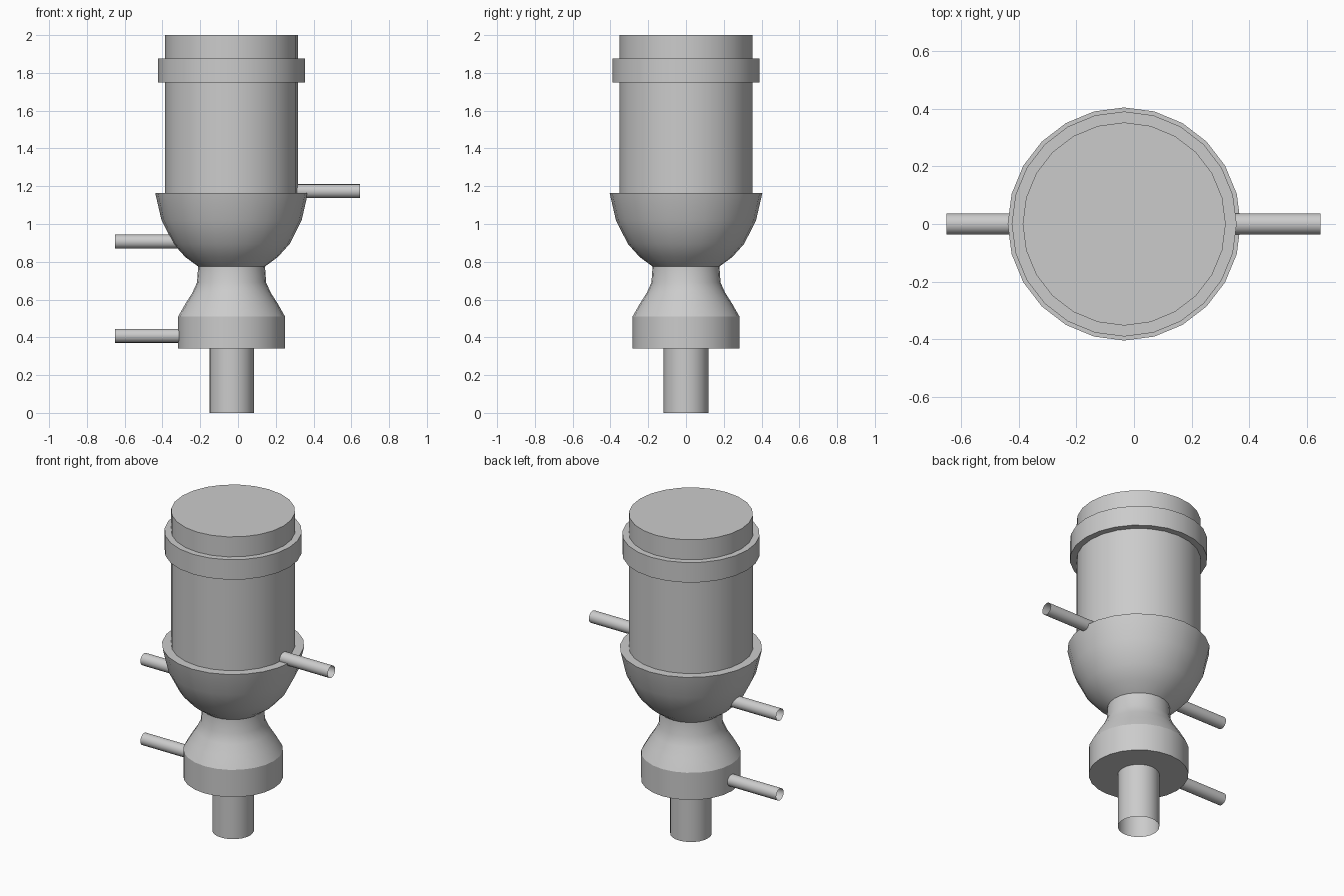
import bpy, bmesh, math
from mathutils import Vector

if "Cube" in bpy.data.objects:
    bpy.data.objects.remove(bpy.data.objects["Cube"])

AXIS_X = -0.034


def finish(name, bm, loc, angle):
    bmesh.ops.recalc_face_normals(bm, faces=bm.faces[:])
    me = bpy.data.meshes.new(name)
    bm.to_mesh(me)
    bm.free()
    ob = bpy.data.objects.new(name, me)
    ob.location = loc
    bpy.context.collection.objects.link(ob)
    bpy.ops.object.select_all(action='DESELECT')
    ob.select_set(True)
    bpy.context.view_layer.objects.active = ob
    bpy.ops.object.shade_smooth_by_angle(angle=math.radians(angle))
    return ob


def lathe(name, profile, sides=24, angle=32):
    """Revolve a (radius, z) profile round the vertical axis."""
    bm = bmesh.new()
    vs = [bm.verts.new((r, 0, z)) for r, z in profile]
    es = [bm.edges.new(p) for p in zip(vs, vs[1:])]
    bmesh.ops.spin(bm, geom=vs + es, cent=(0, 0, 0), axis=(0, 0, 1),
                   angle=math.tau, steps=sides, use_duplicate=False)
    bmesh.ops.remove_doubles(bm, verts=bm.verts[:], dist=1e-4)
    return finish(name, bm, (AXIS_X, 0, 0), angle)


def side_tube(name, x0, x1, z, radius=0.037, sides=16):
    """Open-ended horizontal tube along x."""
    bm = bmesh.new()
    rings = [[bm.verts.new((x, radius * math.cos(math.tau * i / sides),
                            radius * math.sin(math.tau * i / sides)))
              for i in range(sides)] for x in (x0, x1)]
    a, b = rings
    for i in range(sides):
        j = (i + 1) % sides
        bm.faces.new((a[i], a[j], b[j], b[i]))
    return finish(name, bm, (0, 0, z), 32)


# Main chamber, closed at the top
lathe("chamber", [(0.352, 1.16), (0.352, 2.0), (0, 2.0)])

# Collar band near the top
lathe("collar", [(0.352, 1.75), (0.39, 1.75), (0.39, 1.875), (0.352, 1.875)])

# Round bowl with a flat rim
lathe("bowl", [(0.352, 1.163), (0.404, 1.163), (0.371, 1.02), (0.308, 0.895),
               (0.245, 0.825), (0.177, 0.775)])

# Flared neck and lower base
lathe("neck_base", [(0.177, 0.775), (0.183, 0.69), (0.208, 0.635),
                    (0.245, 0.577), (0.283, 0.51), (0.283, 0.34), (0, 0.34)],
      angle=28)

# Open bottom stem
lathe("stem", [(0.118, 0.34), (0.118, 0.0)])

# Side tubes
side_tube("upper_tube", 0.30, 0.647, 1.174)
side_tube("middle_tube", -0.65, -0.30, 0.907)
side_tube("lower_tube", -0.65, -0.30, 0.408)
